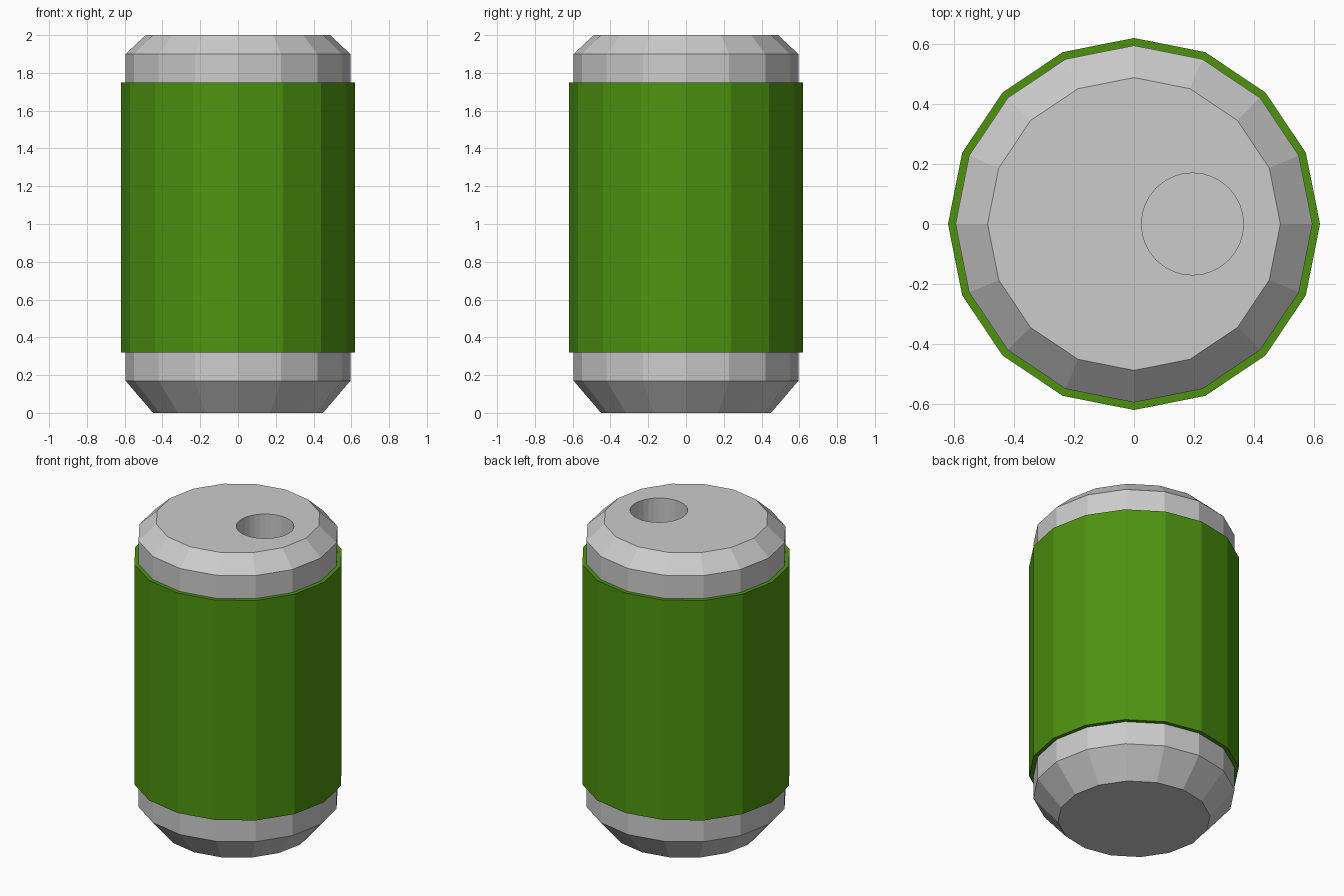
import bpy, bmesh, math

if "Cube" in bpy.data.objects:
    bpy.data.objects.remove(bpy.data.objects["Cube"])

SIDES = 16


def lathe(name, profile, sides=SIDES, centre_x=0.0, caps=True):
    """Spin (radius, z) points, listed bottom to top, into a faceted solid."""
    bm = bmesh.new()
    rings = [[bm.verts.new((centre_x + r * math.cos(2 * math.pi * i / sides),
                            r * math.sin(2 * math.pi * i / sides), z))
              for i in range(sides)] for r, z in profile]
    for low, high in zip(rings, rings[1:]):
        for i in range(sides):
            j = (i + 1) % sides
            bm.faces.new((low[i], low[j], high[j], high[i]))
    if caps:
        bm.faces.new(rings[0][::-1])
        bm.faces.new(rings[-1])
    mesh = bpy.data.meshes.new(name)
    bm.to_mesh(mesh)
    bm.free()
    obj = bpy.data.objects.new(name, mesh)
    bpy.context.collection.objects.link(obj)
    return obj


# Metal can body with chamfered ends
body = lathe("can_body", [(0.45, 0), (0.595, 0.17), (0.595, 1.90), (0.488, 2.0)])

# Round drinking hole sunk into the lid
cutter = lathe("hole_cutter", [(0.17, 1.72), (0.17, 2.2)], sides=32, centre_x=0.195)
cutter.hide_render = True
cutter.hide_viewport = True
cut = body.modifiers.new("drinking_hole", 'BOOLEAN')
cut.operation = 'DIFFERENCE'
cut.solver = 'EXACT'
cut.object = cutter

# Raised green sleeve around the body
sleeve = lathe("green_sleeve",
               [(0.595, 0.32), (0.62, 0.32), (0.62, 1.75), (0.595, 1.75)], caps=False)
green = bpy.data.materials.new("green")
green.diffuse_color = (0.075, 0.29, 0.005, 1)
green.use_nodes = True
green.node_tree.nodes["Principled BSDF"].inputs["Base Color"].default_value = green.diffuse_color
sleeve.data.materials.append(green)
